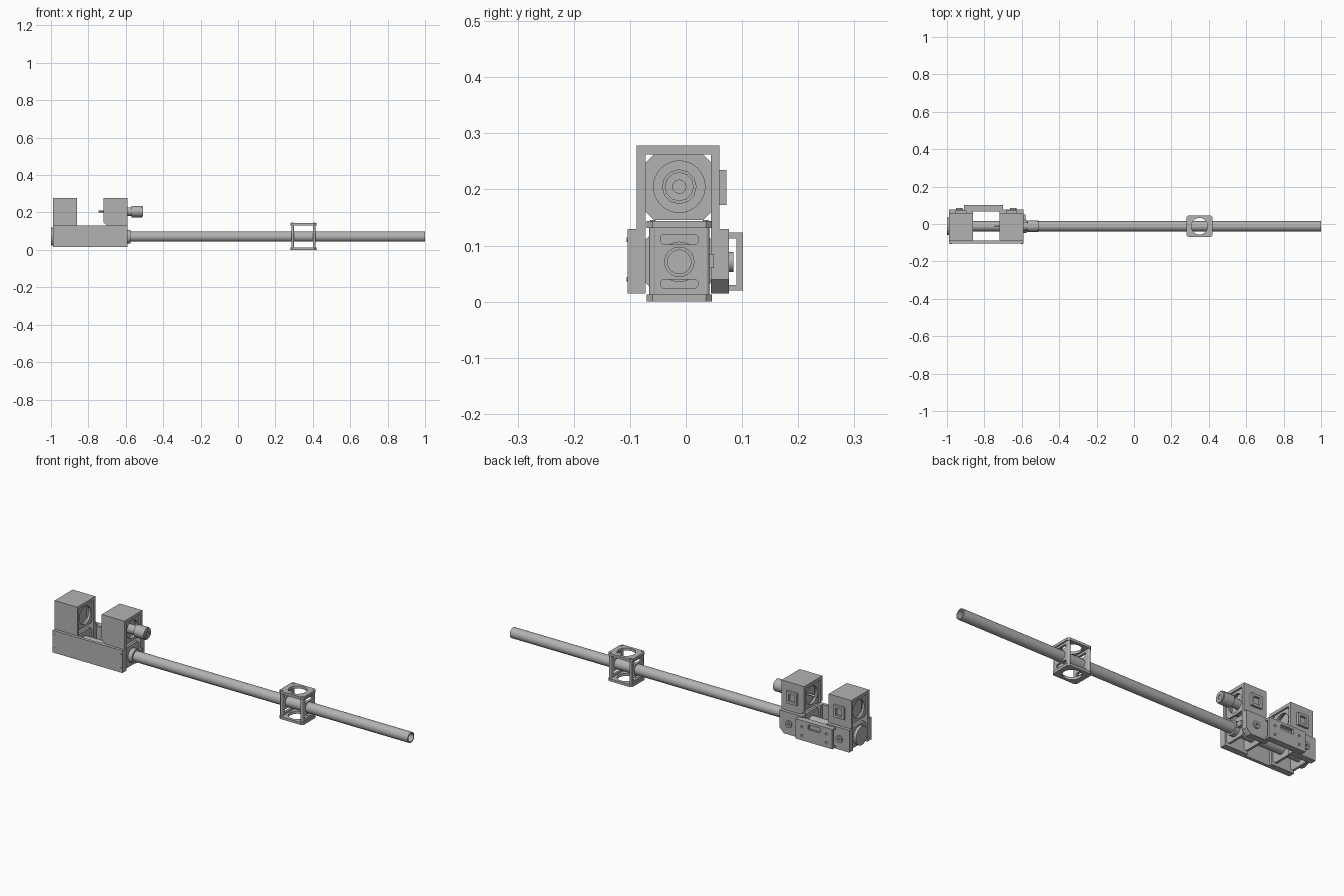
import bpy, bmesh, math
from mathutils import Matrix

cube = bpy.data.objects.get("Cube")
if cube:
    bpy.data.objects.remove(cube, do_unlink=True)

grey = bpy.data.materials.new("machined_grey")
grey.use_nodes = True
GREY = (0.45, 0.45, 0.45, 1)
grey.diffuse_color = GREY
grey.node_tree.nodes["Principled BSDF"].inputs["Base Color"].default_value = GREY

# Plane axes for profiles extruded along each world axis
FRAMES = {
    "x": Matrix(((0, 0, 1, 0), (1, 0, 0, 0), (0, 1, 0, 0), (0, 0, 0, 1))),
    "y": Matrix(((1, 0, 0, 0), (0, 0, -1, 0), (0, 1, 0, 0), (0, 0, 0, 1))),
    "z": Matrix.Identity(4),
}


def circle(u, v, r, sides=32, turn=0.0):
    return [(u + r * math.cos(turn + math.tau * i / sides),
             v + r * math.sin(turn + math.tau * i / sides)) for i in range(sides)]


def rect(u0, u1, v0, v1, c=0.0):
    """Rectangle, with chamfered corners when c is given."""
    if not c:
        return [(u0, v0), (u1, v0), (u1, v1), (u0, v1)]
    return [(u0 + c, v0), (u1 - c, v0), (u1, v0 + c), (u1, v1 - c),
            (u1 - c, v1), (u0 + c, v1), (u0, v1 - c), (u0, v0 + c)]


def plate(name, axis, lo, hi, outline, *holes):
    """Extrude an outline with holes from lo to hi along an axis."""
    curve = bpy.data.curves.new(name + "_profile", "CURVE")
    curve.dimensions = "2D"
    curve.fill_mode = "BOTH"
    curve.extrude = (hi - lo) / 2
    for loop in (outline, *holes):
        s = curve.splines.new("POLY")
        s.points.add(len(loop) - 1)
        for p, (u, v) in zip(s.points, loop):
            p.co = (u, v, 0, 1)
        s.use_cyclic_u = True
    tmp = bpy.data.objects.new(name + "_tmp", curve)
    mesh = bpy.data.meshes.new_from_object(tmp)
    bpy.data.objects.remove(tmp)
    bpy.data.curves.remove(curve)
    mid = (lo + hi) / 2
    mesh.transform(FRAMES[axis] @ Matrix.Translation((0, 0, -mid if axis == "y" else mid)))
    bm = bmesh.new()
    bm.from_mesh(mesh)
    bmesh.ops.remove_doubles(bm, verts=bm.verts, dist=1e-5)
    bmesh.ops.recalc_face_normals(bm, faces=bm.faces)
    bm.to_mesh(mesh)
    bm.free()
    mesh.name = name
    mesh.materials.clear()
    mesh.materials.append(grey)
    ob = bpy.data.objects.new(name, mesh)
    bpy.context.collection.objects.link(ob)
    bpy.ops.object.select_all(action="DESELECT")
    ob.select_set(True)
    bpy.context.view_layer.objects.active = ob
    bpy.ops.object.shade_smooth_by_angle(angle=math.radians(35))
    return ob


CY, TZ, MZ = -0.012, 0.071, 0.205   # shared centre line, tube height, motor height

# Long hollow tube
plate("tube", "x", -0.985, 1.0, circle(CY, TZ, 0.027), circle(CY, TZ, 0.021))

# Front side panel of the lower housing, with screw heads
plate("front_panel", "y", -0.104, -0.088, rect(-0.99, -0.59, 0.015, 0.13))
for x in (-0.98, -0.60):
    for z in (0.04, 0.11):
        plate("panel_screw", "y", -0.106, -0.104, circle(x, z, 0.004, 12))

# Two open-ended towers: left end and the one facing the tube
for side, x0, x1 in (("outer", -0.99, -0.86), ("inner", -0.72, -0.59)):
    xc = (x0 + x1) / 2
    wall = [(x0, 0.15), (x0 + 0.02, 0.128), (x1, 0.128), (x1, 0.278), (x0, 0.278)]
    if side == "outer":
        wall = rect(x0, x1, 0.128, 0.278)
    plate(side + "_tower_front", "y", -0.088, -0.072, wall)
    plate(side + "_tower_back", "y", 0.045, 0.06, wall)
    plate(side + "_tower_roof", "z", 0.262, 0.278, rect(x0, x1, -0.0875, 0.0595))
    # Lower bay side walls, the back one with a clipped corner
    plate(side + "_bay_front", "y", -0.088, -0.072, rect(x0, x1, 0.015, 0.13))
    low = [(x0, 0.015), (x1 - 0.025, 0.015), (x1, 0.04), (x1, 0.13), (x0, 0.13)]
    if side == "outer":
        low = rect(x0, x1, 0.015, 0.13)
    plate(side + "_bay_back", "y", 0.045, 0.077, low)
    # Flanged plates carrying the motor and the tube
    for i, x in enumerate((x0 + 0.008, x1 - 0.02)):
        plate(f"{side}_motor_flange_{i}", "x", x, x + 0.012,
              rect(-0.072, 0.045, 0.146, 0.262, 0.014), circle(CY, MZ, 0.046))
        plate(f"{side}_tube_flange_{i}", "x", x, x + 0.012,
              rect(-0.072, 0.045, 0.02, 0.125, 0.014), circle(CY, TZ, 0.026))
    plate(side + "_motor_body", "x", x0 + 0.025, x1 - 0.03,
          circle(CY, MZ, 0.056, 6, math.pi / 6))
    # Square port with a recessed window on the back
    plate(side + "_port", "y", 0.06, 0.072, rect(xc - 0.03, xc + 0.03, 0.172, 0.235),
          rect(xc - 0.018, xc + 0.018, 0.185, 0.222))
    # Raised lug beside the bracket
    lx = -0.935 if side == "outer" else -0.645
    plate(side + "_lug", "y", 0.077, 0.085, circle(lx, TZ, 0.018, 20),
          circle(lx, TZ, 0.007, 12))

# Output shaft stub and knob on the inner tower
plate("shaft_stub", "x", -0.745, -0.69, circle(CY, MZ, 0.005, 12))
plate("knob_neck", "x", -0.62, -0.57, circle(CY, MZ, 0.023, 24))
plate("knob", "x", -0.57, -0.512, circle(CY, MZ, 0.031, 12))
plate("knob_slot_rim", "x", -0.512, -0.508, circle(CY, MZ, 0.026, 12),
      circle(CY, MZ, 0.012, 12))

# End cap closing the tube at the housing end
plate("end_cap", "x", -1.0, -0.984, circle(CY, TZ, 0.048, 32))

# Collar where the tube leaves the housing, with its clamp ear
plate("tube_collar", "x", -0.60, -0.575, circle(CY, TZ, 0.036), circle(CY, TZ, 0.026))
plate("collar_ear", "x", -0.60, -0.58, rect(0.02, 0.05, 0.06, 0.085))

# Back bracket joining the two bays
holes = [circle(x, z, 0.006, 12) for x in (-0.875, -0.735) for z in (0.045, 0.09)]
plate("bracket_plate", "y", 0.09, 0.102, rect(-0.91, -0.70, 0.02, 0.123),
      rect(-0.84, -0.77, 0.085, 0.11), *holes)
plate("bracket_base", "y", 0.068, 0.077, rect(-0.87, -0.71, 0.022, 0.12))
for name, z in (("lower", 0.02), ("upper", 0.113)):
    plate(f"bracket_{name}_flange", "z", z, z + 0.01, rect(-0.91, -0.70, 0.07, 0.095))

# Sliding cage: two bored plates, two end plates and corner screws
CX = 0.35
for name, z0, z1 in (("lower", 0.0, 0.013), ("upper", 0.131, 0.144)):
    plate(f"cage_{name}_plate", "z", z0, z1,
          rect(CX - 0.07, CX + 0.07, -0.07, 0.046, 0.01), circle(CX, CY, 0.044))
for sx in (-1, 1):
    x = CX + sx * 0.058
    plate("cage_end_plate", "x", x - 0.006, x + 0.006,
          rect(-0.06, 0.036, 0.012, 0.132),
          rect(-0.045, 0.021, 0.024, 0.04, 0.004),
          rect(-0.045, 0.021, 0.102, 0.12, 0.004),
          circle(CY, TZ, 0.0265))
    for sy in (-1, 1):
        y = CY + sy * 0.047
        plate("cage_post", "z", 0.002, 0.142, circle(x, y, 0.007, 12))
        plate("cage_screw", "z", 0.142, 0.146, circle(x, y, 0.005, 12))
